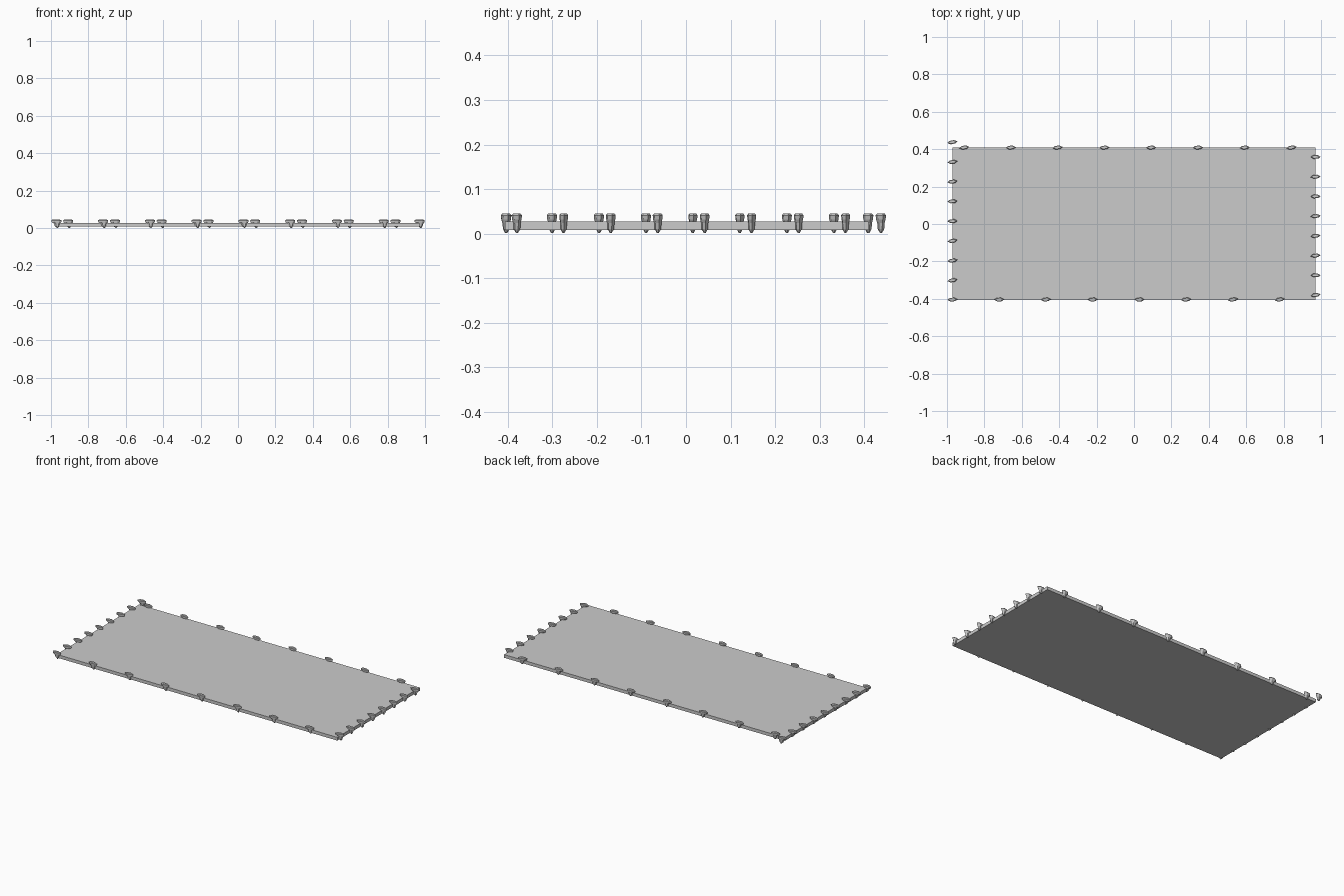
import bpy, bmesh, math, random
from mathutils import Matrix

if "Cube" in bpy.data.objects:
    bpy.data.objects.remove(bpy.data.objects["Cube"])

random.seed(4)


def finish(name, bm):
    bmesh.ops.recalc_face_normals(bm, faces=bm.faces)
    me = bpy.data.meshes.new(name)
    bm.to_mesh(me)
    bm.free()
    ob = bpy.data.objects.new(name, me)
    bpy.context.collection.objects.link(ob)
    return ob


# flat slab
bm = bmesh.new()
bmesh.ops.create_cube(bm, size=1, matrix=Matrix.Translation((0, 0.002, 0.0175))
                      @ Matrix.Diagonal((1.942, 0.816, 0.020, 1)))
finish("slab", bm)


# small faceted clip: slim foot below, wide leaning head above
def clip_mesh():
    bm = bmesh.new()
    outline = [(1, .25), (.35, 1), (-.55, .7), (-1, -.25), (-.35, -1), (.55, -.7)]
    levels = [(0.001, .003, .002, .006), (0.010, .012, .007, .004),
              (0.024, .017, .008, .003), (0.032, .026, .010, .0),
              (0.041, .027, .011, .0), (0.045, .020, .008, -.001)]
    rings = [[bm.verts.new((x * rx + dx, y * ry, z)) for x, y in outline]
             for z, rx, ry, dx in levels]
    for a, b in zip(rings, rings[1:]):
        for i in range(6):
            j = (i + 1) % 6
            bm.faces.new((a[i], a[j], b[j], b[i]))
    bm.faces.new(rings[0][::-1])
    bm.faces.new(rings[-1])
    bmesh.ops.recalc_face_normals(bm, faces=bm.faces)
    me = bpy.data.meshes.new("edge_clip")
    bm.to_mesh(me)
    bm.free()
    return me


clip = clip_mesh()


# eight clips along each edge
def clip_row(name, start, step):
    for i in range(8):
        ob = bpy.data.objects.new(f"{name}_clip_{i + 1}", clip)
        ob.location = (start[0] + step[0] * i, start[1] + step[1] * i, 0)
        ob.rotation_euler.z = math.radians(random.uniform(-6, 6))
        bpy.context.collection.objects.link(ob)


clip_row("front", (-0.971, -0.404), (0.25, 0))
clip_row("back", (-0.908, 0.409), (0.25, 0))
clip_row("left", (-0.971, -0.301), (0, 0.1055))
clip_row("right", (0.971, -0.380), (0, 0.1055))
